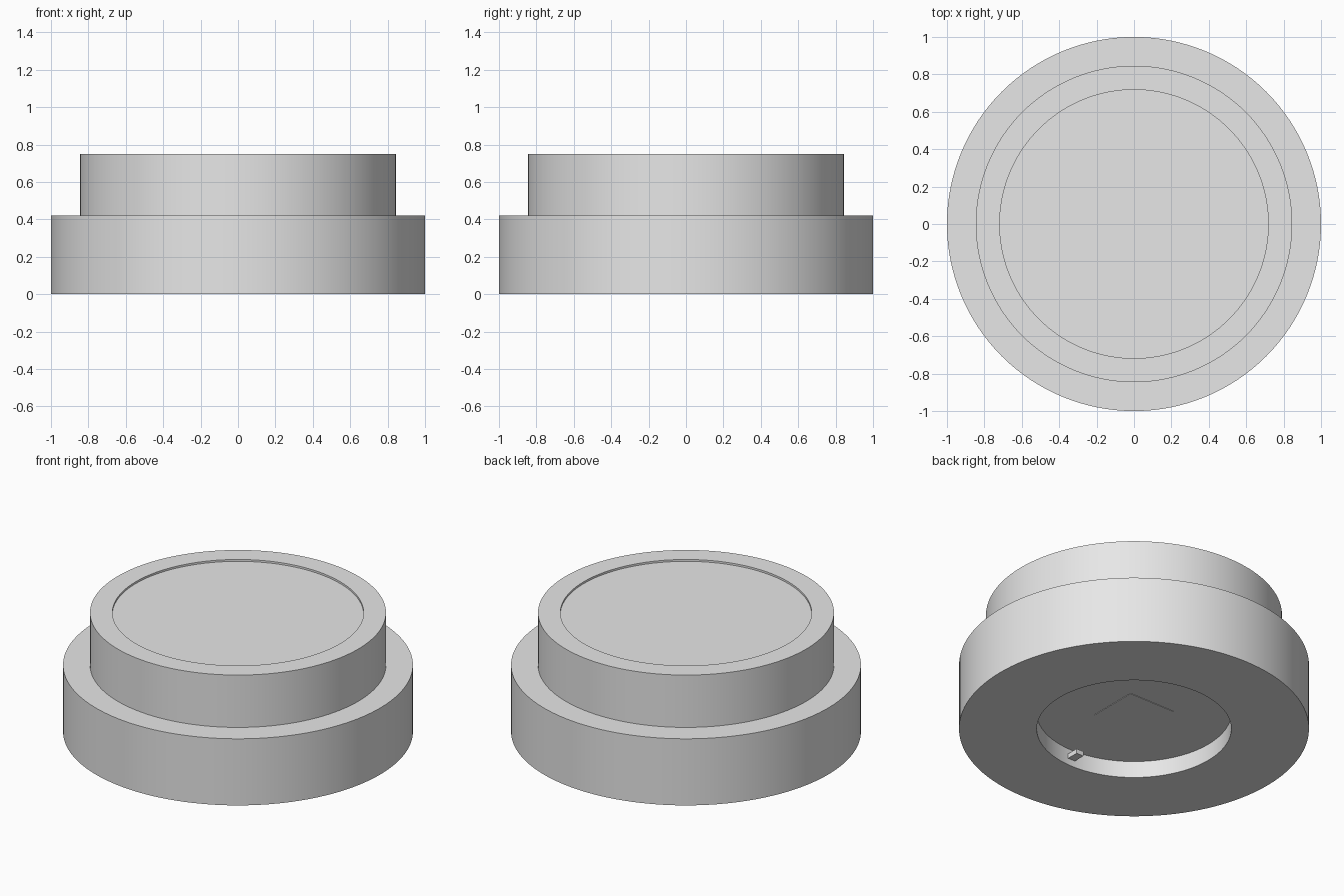
import bpy
import bmesh
import math

if "Cube" in bpy.data.objects:
    bpy.data.objects.remove(bpy.data.objects["Cube"])

SEGMENTS = 128

grey = bpy.data.materials.new("light_grey")
grey.diffuse_color = (0.8, 0.8, 0.8, 1)
grey.use_nodes = True
grey.node_tree.nodes["Principled BSDF"].inputs["Base Color"].default_value = grey.diffuse_color


def finish(name, bm):
    bmesh.ops.recalc_face_normals(bm, faces=bm.faces)
    mesh = bpy.data.meshes.new(name)
    bm.to_mesh(mesh)
    bm.free()
    mesh.materials.append(grey)
    obj = bpy.data.objects.new(name, mesh)
    bpy.context.collection.objects.link(obj)
    return obj


def lathe(name, profile):
    """Spin an (r, z) profile, closing both ends with flat discs."""
    bm = bmesh.new()
    rings = []
    for r, z in profile:
        rings.append([bm.verts.new((r * math.cos(a), r * math.sin(a), z))
                      for a in (2 * math.pi * i / SEGMENTS for i in range(SEGMENTS))])
    for low, high in zip(rings, rings[1:]):
        for i in range(SEGMENTS):
            j = (i + 1) % SEGMENTS
            bm.faces.new((low[i], low[j], high[j], high[i]))
    bm.faces.new(rings[0])
    bm.faces.new(rings[-1])
    obj = finish(name, bm)
    bpy.ops.object.select_all(action='DESELECT')
    obj.select_set(True)
    bpy.context.view_layer.objects.active = obj
    bpy.ops.object.shade_smooth_by_angle(angle=math.radians(30))
    return obj


def box(name, low, high):
    bm = bmesh.new()
    bmesh.ops.create_cube(bm, size=1)
    for v in bm.verts:
        v.co = [(a + b) / 2 + c * (b - a) for a, b, c in zip(low, high, v.co)]
    return finish(name, bm)


# Stepped round body: underside recess, wide base, narrower drum, sunken top
lathe("stepped_body", [
    (0.556, 0.105), (0.556, 0.0), (1.0, 0.0), (1.0, 0.42),
    (0.846, 0.42), (0.846, 0.75), (0.718, 0.75), (0.718, 0.738)])

# Thin square plate on the recess ceiling
box("underside_plate", (-0.16, -0.16, 0.102), (0.16, 0.16, 0.11))

# Small tab on the front wall of the recess
box("recess_tab", (-0.025, -0.57, 0.042), (0.025, -0.48, 0.072))
